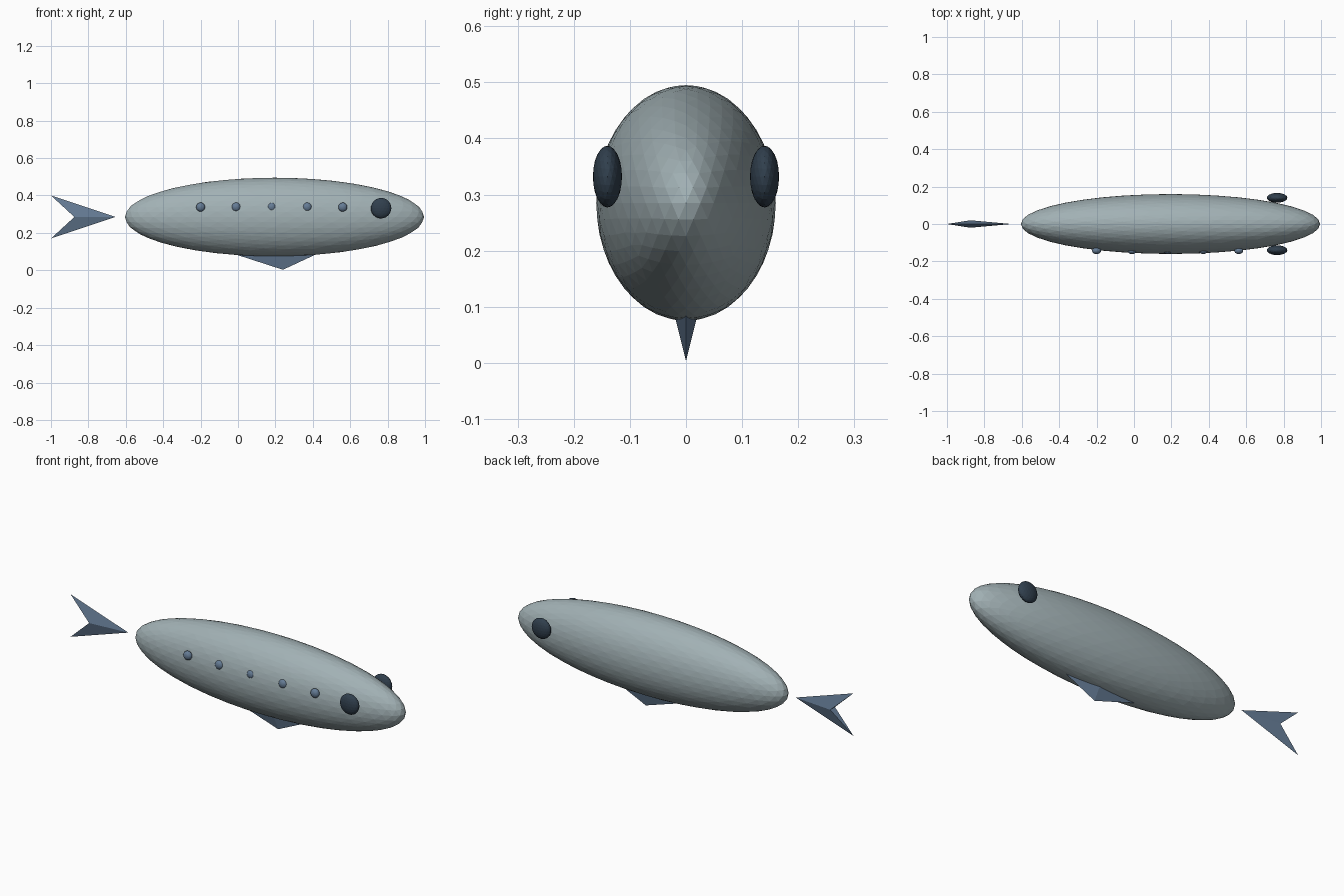
import bpy
import bmesh
from mathutils import Matrix

cube = bpy.data.objects.get("Cube")
if cube:
    bpy.data.objects.remove(cube, do_unlink=True)


def material(name, rgb):
    mat = bpy.data.materials.new(name)
    mat.use_nodes = True
    mat.diffuse_color = (*rgb, 1)
    mat.node_tree.nodes["Principled BSDF"].inputs["Base Color"].default_value = (*rgb, 1)
    return mat


body_grey = material("pale grey", (0.36, 0.44, 0.46))
fin_blue = material("slate blue", (0.13, 0.20, 0.30))
eye_dark = material("dark blue", (0.03, 0.05, 0.075))


def finish(bm, name, mat):
    bmesh.ops.recalc_face_normals(bm, faces=bm.faces)
    mesh = bpy.data.meshes.new(name)
    bm.to_mesh(mesh)
    bm.free()
    mesh.materials.append(mat)
    obj = bpy.data.objects.new(name, mesh)
    bpy.context.collection.objects.link(obj)
    return obj


def ellipsoid(name, centre, radii, detail, mat):
    bm = bmesh.new()
    bmesh.ops.create_icosphere(
        bm, subdivisions=detail, radius=1,
        matrix=Matrix.Translation(centre) @ Matrix.Diagonal((*radii, 1)))
    return finish(bm, name, mat)


def hull_fin(name, points, faces, mat):
    bm = bmesh.new()
    verts = [bm.verts.new(p) for p in points]
    for face in faces:
        bm.faces.new([verts[i] for i in face])
    return finish(bm, name, mat)


# Body
ellipsoid("body", (0.195, 0, 0.285), (0.80, 0.16, 0.21), 4, body_grey)

# Eyes, one on each side
for name, side in (("right_eye", -1), ("left_eye", 1)):
    ellipsoid(name, (0.765, side * 0.14, 0.332), (0.055, 0.026, 0.055), 3, eye_dark)

# Row of spots along the front side only
for i in range(5):
    ellipsoid(f"side_spot_{i + 1}", (-0.2 + 0.19 * i, -0.143, 0.338),
              (0.024, 0.018, 0.024), 3, fin_blue)

# Forked tail: nose, upper tip, lower tip, and the two sides of the notch
hull_fin("tail_fin",
         [(-0.655, 0, 0.285), (-1, 0, 0.40), (-1, 0, 0.17),
          (-0.875, -0.02, 0.285), (-0.875, 0.02, 0.285)],
         [(0, 1, 3), (0, 3, 2), (0, 4, 1), (0, 2, 4), (1, 4, 3), (2, 3, 4)],
         fin_blue)

# Belly fin: narrow pyramid pointing down
hull_fin("belly_fin",
         [(0.24, 0, 0.003), (0.45, 0, 0.10), (0.22, -0.024, 0.10),
          (-0.06, 0, 0.10), (0.22, 0.024, 0.10)],
         [(0, 1, 2), (0, 2, 3), (0, 3, 4), (0, 4, 1), (1, 4, 3, 2)],
         fin_blue)
